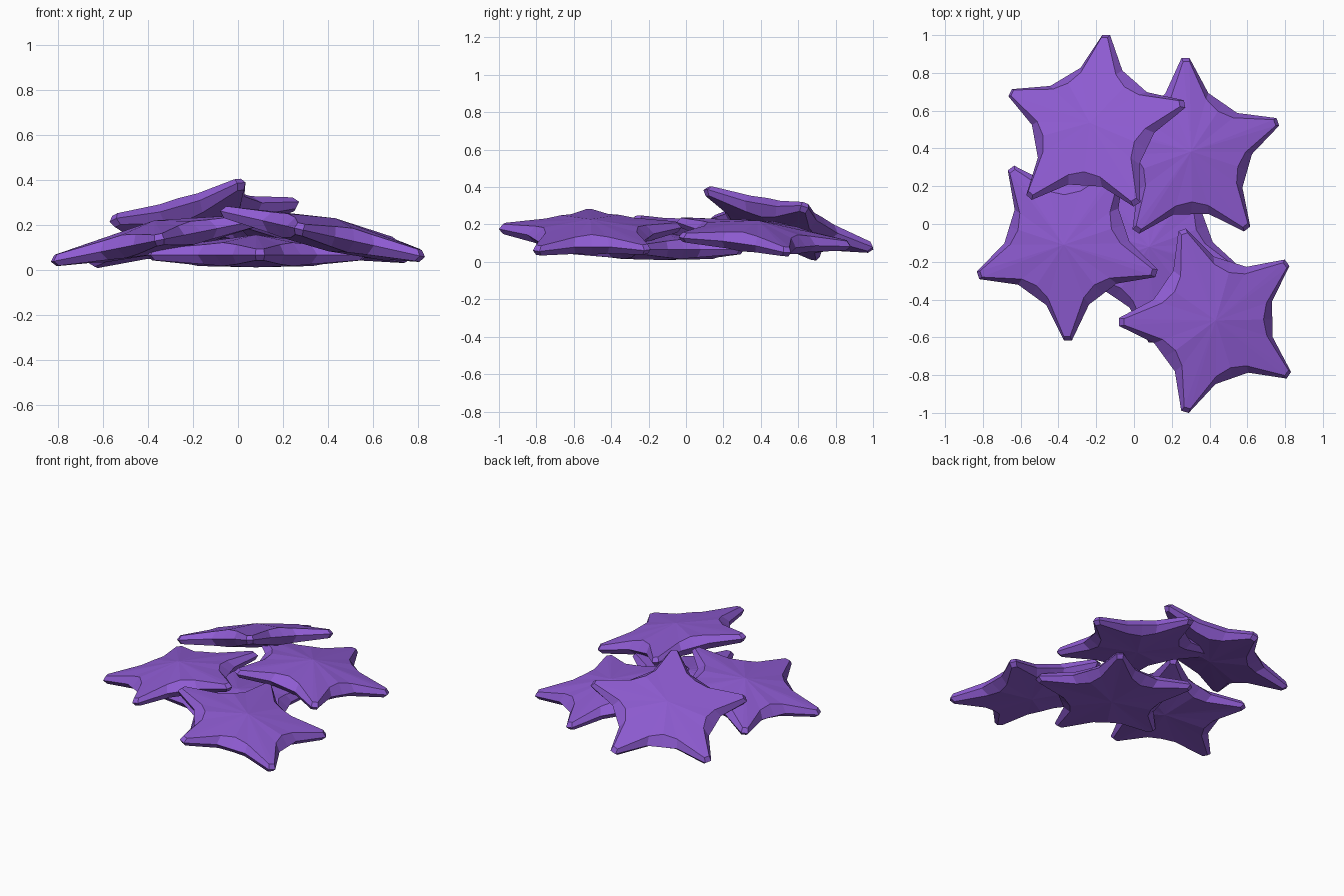
import bpy, bmesh, math
from mathutils import Vector, Matrix

if "Cube" in bpy.data.objects:
    bpy.data.objects.remove(bpy.data.objects["Cube"])

purple = bpy.data.materials.new("purple")
purple.diffuse_color = (0.27, 0.105, 0.64, 1)
purple.use_nodes = True
purple.node_tree.nodes["Principled BSDF"].inputs["Base Color"].default_value = purple.diffuse_color

# One fifth of a ring: (angle from arm axis in degrees, radius, height)
OUTLINE = [(-20, .338, 0), (-2.4, .507, 0), (2.4, .507, 0), (20, .338, 0), (36, .325, 0)]
RIM = [(-19, .297, .046), (-2, .485, .027), (2, .485, .027), (19, .297, .046), (36, .265, .055)]


def ring(bm, profile, height):
    verts = []
    for arm in range(5):
        for a, r, z in profile:
            t = math.radians(a + 72 * arm)
            verts.append(bm.verts.new((r * math.cos(t), r * math.sin(t), height * z)))
    return verts


def puffy_star(name, centre, angle, slope_x, slope_y, top_crown=.08, low_crown=.08, low=1):
    """Low-poly puffed star lying on the plane z = slope_x*x + slope_y*y."""
    bm = bmesh.new()
    mid = ring(bm, OUTLINE, 1)
    n = len(mid)
    for height, crown in ((1, top_crown), (-low, -low_crown)):
        rim = ring(bm, RIM, height)
        top = bm.verts.new((0, 0, crown))
        for i in range(n):
            j = (i + 1) % n
            bm.faces.new((mid[i], mid[j], rim[j], rim[i]))
            bm.faces.new((rim[i], rim[j], top))
    bmesh.ops.recalc_face_normals(bm, faces=bm.faces[:])
    me = bpy.data.meshes.new(name)
    bm.to_mesh(me)
    bm.free()
    me.materials.append(purple)
    ob = bpy.data.objects.new(name, me)
    bpy.context.collection.objects.link(ob)
    # tilt the star onto its resting plane
    c, s = math.cos(math.radians(angle)), math.sin(math.radians(angle))
    z = Vector((-slope_x, -slope_y, 1)).normalized()
    x = Vector((c, s, slope_x * c + slope_y * s)).normalized()
    y = z.cross(x)
    ob.matrix_world = Matrix.Translation(centre) @ Matrix((x, y, z)).transposed().to_4x4()


# Pile of five stars
puffy_star("base_star", (.08, -.12, .065), -88, 0, 0, .09, .055, .9)
puffy_star("left_star", (-.355, -.11, .13), 199, .20, 0, .09, .06, .9)
puffy_star("back_right_star", (.29, .375, .133), 92, -.14, -.10, .09, .06, .9)
puffy_star("front_right_star", (.415, -.51, .15), 181, -.223, .005, .08, .07)
puffy_star("top_star", (-.215, .515, .2), 82, .27, -.30, .075, .075)
